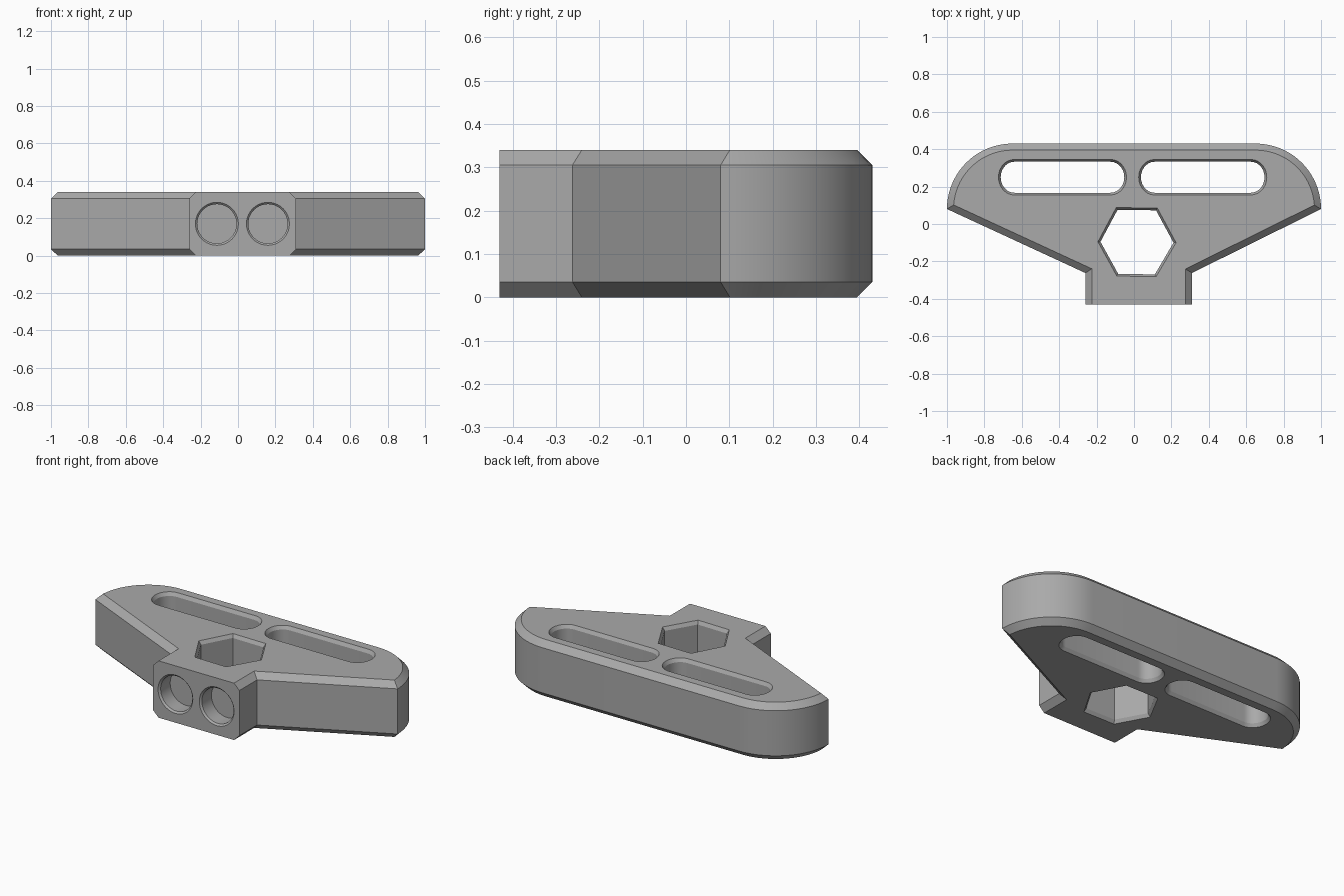
import bpy
import math
from mathutils import Vector

cube = bpy.data.objects.get("Cube")
if cube:
    bpy.data.objects.remove(cube)

HEIGHT = 0.34
BEVEL = 0.035
FRONT = -0.43

grey = bpy.data.materials.new("plain grey")
grey.use_nodes = True
colour = (0.4, 0.4, 0.4, 1)
grey.diffuse_color = colour
grey.node_tree.nodes["Principled BSDF"].inputs["Base Color"].default_value = colour


def arc(cx, cy, rx, ry, start, end, steps):
    """Points on an elliptical arc, angles in degrees."""
    angles = [math.radians(start + (end - start) * i / steps) for i in range(steps + 1)]
    return [(cx + rx * math.cos(a), cy + ry * math.sin(a)) for a in angles]


def inset(points, amount, fixed=()):
    """Move every edge of a counter-clockwise outline inward, except fixed edges."""
    n = len(points)
    pts = [Vector(p) for p in points]
    lines = []
    for i in range(n):
        d = (pts[(i + 1) % n] - pts[i]).normalized()
        normal = Vector((-d.y, d.x))
        lines.append((normal, 0 if i in fixed else amount))
    result = []
    for i in range(n):
        (n1, d1), (n2, d2) = lines[i - 1], lines[i]
        det = n1.x * n2.y - n1.y * n2.x
        if abs(det) < 1e-5:
            shift = n2 * d2
        else:
            shift = Vector((d1 * n2.y - d2 * n1.y, n1.x * d2 - n2.x * d1)) / det
        result.append(tuple(pts[i] + shift))
    return result


def loft(name, rings):
    """Closed solid through a stack of (outline, height) rings."""
    n = len(rings[0][0])
    verts = [(x, y, z) for outline, z in rings for x, y in outline]
    faces = [tuple(reversed(range(n))), tuple(range(len(verts) - n, len(verts)))]
    for r in range(len(rings) - 1):
        for i in range(n):
            a, b = r * n + i, r * n + (i + 1) % n
            faces.append((a, b, b + n, a + n))
    mesh = bpy.data.meshes.new(name)
    mesh.from_pydata(verts, [], faces)
    mesh.materials.append(grey)
    obj = bpy.data.objects.new(name, mesh)
    bpy.context.collection.objects.link(obj)
    return obj


def through_cutter(name, outline, width=0.012, depth=0.02):
    """Cutter for a through hole with a chamfered rim on both sides."""
    inner = inset(outline, width)
    over = inset(outline, -width)
    return loft(name, [(over, -depth), (inner, depth),
                       (inner, HEIGHT - depth), (over, HEIGHT + depth)])


# Body: winged plate with rounded rear corners and a square neck
outline = [(-0.26, FRONT), (0.31, FRONT), (0.31, -0.262)]
outline += arc(0.65, 0.08, 0.35, 0.35, 0, 90, 20)
outline += arc(-0.65, 0.08, 0.35, 0.35, 90, 180, 20)
outline += [(-0.26, -0.262)]
rim = inset(outline, BEVEL, fixed=(0,))
body = loft("handle_body", [(rim, 0), (outline, BEVEL),
                            (outline, HEIGHT - BEVEL), (rim, HEIGHT)])

cutters = []

# Two long slots
for side, x0, x1 in (("right", -0.725, -0.04), ("left", 0.025, 0.71)):
    slot = arc(x1 - 0.085, 0.25, 0.085, 0.095, -90, 90, 14)
    slot += arc(x0 + 0.085, 0.25, 0.085, 0.095, 90, 270, 14)
    cutters.append(through_cutter(side + "_slot_cutter", slot))

# Hexagonal opening
hexagon = [(-0.092, -0.278), (0.118, -0.282), (0.225, -0.1),
           (0.125, 0.085), (-0.095, 0.088), (-0.193, -0.095)]
cutters.append(through_cutter("hexagon_cutter", hexagon))

# Two blind round sockets in the front of the neck
for side, x in (("right", -0.113), ("left", 0.16)):
    rings = [(arc(0, 0, r, r, 0, 360 * 39 / 40, 39), z)
             for r, z in ((0.125, -0.01), (0.105, 0.01), (0.105, 0.1))]
    socket = loft(side + "_socket_cutter", rings)
    socket.rotation_euler.x = -math.pi / 2
    socket.location = (x, FRONT, HEIGHT / 2)
    cutters.append(socket)

# Cut the openings
bpy.context.view_layer.objects.active = body
for cutter in cutters:
    cutter.hide_render = True
    mod = body.modifiers.new(cutter.name, "BOOLEAN")
    mod.object = cutter
    mod.operation = "DIFFERENCE"
    mod.solver = "EXACT"
    bpy.ops.object.modifier_apply(modifier=mod.name)
for cutter in cutters:
    bpy.data.objects.remove(cutter)

bpy.ops.object.select_all(action="DESELECT")
body.select_set(True)
bpy.ops.object.shade_smooth_by_angle(angle=math.radians(25))
